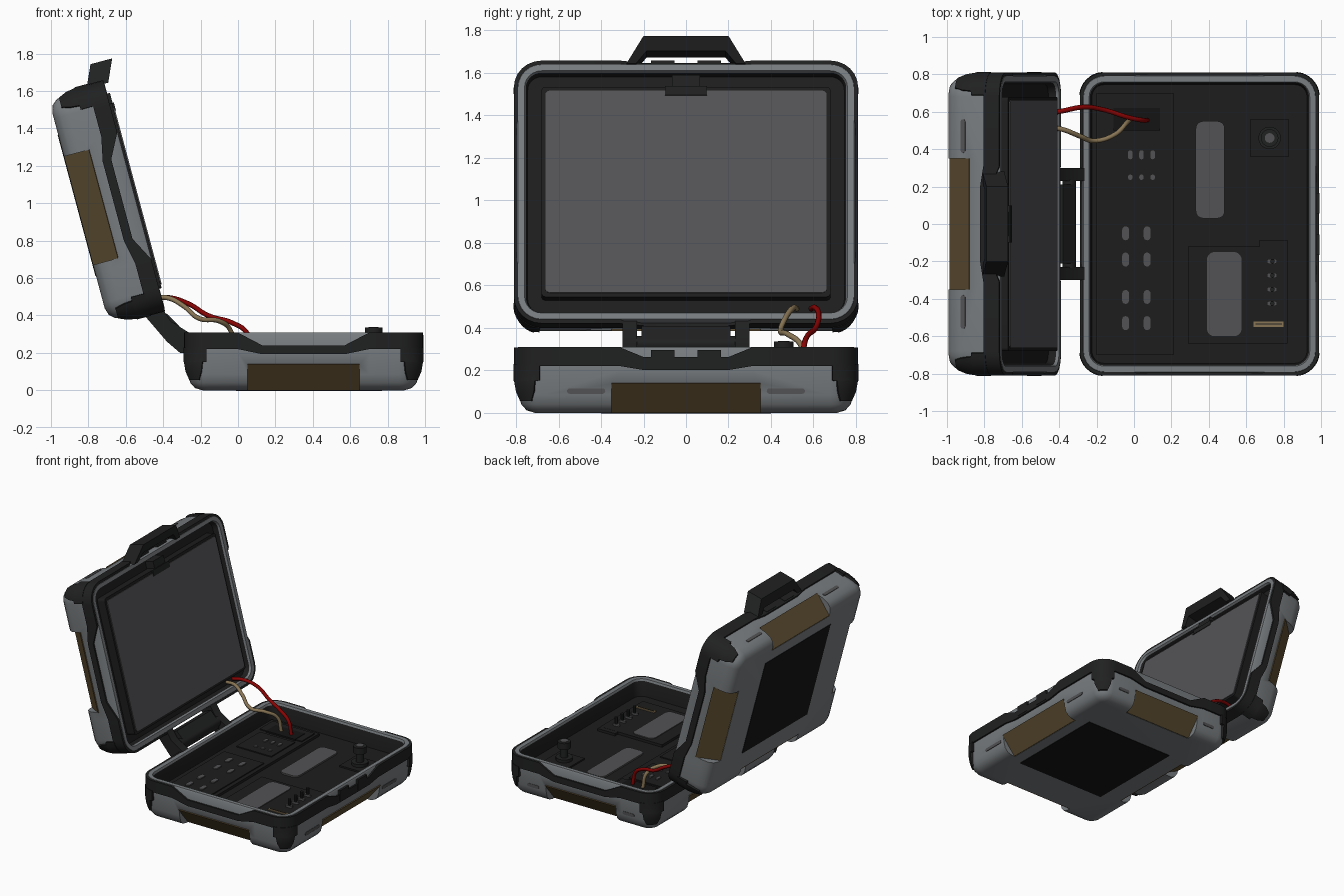
import bpy, bmesh, math
from mathutils import Matrix, Vector

if "Cube" in bpy.data.objects:
    bpy.data.objects.remove(bpy.data.objects["Cube"])


def material(name, r, g, b):
    m = bpy.data.materials.new(name)
    m.diffuse_color = (r, g, b, 1)
    m.use_nodes = True
    m.node_tree.nodes["Principled BSDF"].inputs["Base Color"].default_value = m.diffuse_color
    return m


GREY = material("shell grey", .19, .205, .215)
DARK = material("rubber dark", .0145, .0148, .0148)
INNER = material("inner black", .0125, .0125, .0125)
BLACK = material("pad black", .007, .007, .007)
BROWN = material("plate brown", .115, .078, .032)
SCREEN = material("screen grey", .088, .086, .093)
LIGHT = material("button grey", .085, .085, .09)
RED = material("wire red", .25, .001, .001)
TAN = material("wire tan", .25, .18, .09)

# Each half is built in a local frame: a (hinge to latch), b (width), w (outer face to rim)
UDIR, WDIR = Vector((-.2588, 0, .9659)), Vector((.9659, 0, .2588))
BASE = Matrix.Translation((.35, 0, 0))
LID = Matrix((UDIR, (0, -1, 0), WDIR)).transposed().to_4x4()
LID.translation = Vector((-.687, 0, .342)) + .64 * UDIR
WORLD = Matrix()


def make(name, verts, faces, mat, M=WORLD, mats=None):
    me = bpy.data.meshes.new(name)
    me.from_pydata([tuple(v) for v in verts], [], faces)
    me.transform(M)
    bm = bmesh.new()
    bm.from_mesh(me)
    bmesh.ops.recalc_face_normals(bm, faces=bm.faces)
    bm.to_mesh(me)
    bm.free()
    for m in mats or [mat]:
        me.materials.append(m)
    ob = bpy.data.objects.new(name, me)
    bpy.context.collection.objects.link(ob)
    return ob


def loft(rings, cyclic=False):
    n, k = len(rings[0]), len(rings)
    verts = [p for r in rings for p in r]
    faces = []
    for i in range(k if cyclic else k - 1):
        o, q = i * n, (i + 1) % k * n
        faces += [(o + j, o + (j + 1) % n, q + (j + 1) % n, q + j) for j in range(n)]
    if not cyclic:
        faces += [tuple(range(n)), tuple(range((k - 1) * n, k * n))]
    return verts, faces


def prism(name, pts, lo, hi, mat, M=WORLD, axis='w'):
    place = (lambda p, h: (p[0], p[1], h)) if axis == 'w' else (lambda p, h: (p[0], h, p[1]))
    return make(name, *loft([[place(p, h) for p in pts] for h in (lo, hi)]), mat, M)


def box(name, x0, x1, y0, y1, z0, z1, mat, M=WORLD):
    return prism(name, [(x0, y0), (x1, y0), (x1, y1), (x0, y1)], z0, z1, mat, M)


def rounded(x0, x1, y0, y1, r, n=5):
    pts = []
    for k, (cx, cy) in enumerate([(x1 - r, y1 - r), (x0 + r, y1 - r), (x0 + r, y0 + r), (x1 - r, y0 + r)]):
        for i in range(n + 1):
            t = math.radians(90 * (k + i / n))
            pts.append((cx + r * math.cos(t), cy + r * math.sin(t)))
    return pts


def disc(cx, cy, r, n=20):
    return [(cx + r * math.cos(2 * math.pi * i / n), cy + r * math.sin(2 * math.pi * i / n)) for i in range(n)]


HA, HB, R = .64, .81, .13


def arc(k, ins, t0=0, t1=90, n=6):
    sa, sb = [(1, 1), (-1, 1), (-1, -1), (1, -1)][k]
    ts = [math.radians(90 * k + t0 + (t1 - t0) * i / n) for i in range(n + 1)]
    return [(sa * (HA - R) + (R - ins) * math.cos(t), sb * (HB - R) + (R - ins) * math.sin(t)) for t in ts]


def outline(ins):
    """Case outline as (a, b, dip): dip is how far the rim band sinks at that point."""
    a, b = HA - ins, HB - ins
    sides = [[(a, t) for t in (-.31, -.2, .2, .31)], [(t, b) for t in (.35, .22, -.22, -.35)],
             [(-a, t) for t in (.31, .2, -.2, -.31)], [(t, -b) for t in (-.35, -.22, .22, .35)]]
    pts = []
    for k in range(4):
        depth = .045 if k % 2 == 0 else .068
        pts += [(x, y, depth if i in (1, 2) else 0) for i, (x, y) in enumerate(sides[k])]
        pts += [(x, y, 0) for x, y in arc(k, ins)]
    return pts


def side_frame(k):
    """Frame for side k: x along the side, y outward from the edge, z = w."""
    rot = Matrix.Rotation(math.radians(90 * (k - 1)), 4, 'Z')
    return rot @ Matrix.Translation((0, HA if k % 2 == 0 else HB, 0))


def half_case(tag, M, floor):
    # hollow shell with rounded outer edge
    prof = [(.10, 0), (.06, .012), (.035, .04), (.022, .085), (.013, .20), (.013, .30), (.020, .31),
            (.05, .31), (.056, .295), (.065, floor)]
    v, f = loft([[(p[0], p[1], w) for p in outline(i)] for i, w in prof])
    shell = make(tag + "_shell", v, f, GREY, M, [GREY, INNER])
    n = len(outline(0))
    for p in shell.data.polygons:
        if 8 * n <= p.index < 9 * n or p.index == 9 * n + 1:
            p.material_index = 1
    # sloped recess and brown plate in the middle of every side
    for k in range(4):
        F, L = M @ side_frame(k), (.35 if k % 2 == 0 else .30)
        tri = [(-.155, -.03), (.06, -.03), (.06, .14), (-.015, .14)]
        cut = make("recess_cutter", *loft([[(s * L, y, w) for y, w in tri] for s in (-1, 1)]), GREY, F)
        cut.hide_render = True
        mod = shell.modifiers.new("recess", 'BOOLEAN')
        mod.operation, mod.object, mod.solver = 'DIFFERENCE', cut, 'EXACT'
        bpy.context.view_layer.objects.active = shell
        bpy.ops.object.modifier_apply(modifier=mod.name)
        bpy.data.objects.remove(cut)
        plate = [(-.124, .0), (-.008, .138), (-.016, .14), (-.132, .002)]
        make(tag + "_side_plate", *loft([[(s * L, y, w) for y, w in plate] for s in (-1, 1)]), BROWN, F)
        # shallow slots beside the plates
        if k == 0 or (k == 1 and tag == "base"):
            for s in (-1, 1):
                c, h = (s * .47, .09) if k == 0 else (s * .41, .05)
                slot = rounded(c - h, c + h, .09, .115, .012, 3)
                prism(tag + "_side_slot", slot, -.035, -.017, LIGHT, F, 'b')
    # rubber band around the rim, dipping at the middle of each side
    prof = [(0, 0), (0, 1), (.02, 1), (.02, 0)]
    rings = [[(a, b, .308 - d if top else .220 - .4 * d) for a, b, d in outline(i)] for i, top in prof]
    make(tag + "_rim_band", *loft(rings, True), DARK, M)
    # corner guards: tapered body under a wider collar
    for k in range(4):
        rings = []
        for w, t, ins in [(.055, 26, .018), (.10, 17, .004), (.15, 14, -.003), (.152, 4, -.003), (.23, 4, -.003)]:
            pts = arc(k, ins, t, 90 - t) + arc(k, .06, t, 90 - t)[::-1]
            rings.append([(a, b, w) for a, b in pts])
        make(tag + "_corner_guard", *loft(rings), DARK, M)
    # black pad on the outer face
    box(tag + "_outer_pad", -.36, .42, -.40, .40, -.003, .004, BLACK, M)
    # latch clips
    for s in (-1, 1):
        box(tag + "_latch_clip", .618, .643, s * .11 - .055, s * .11 + .055, .215, .295, DARK, M)


half_case("base", BASE, .18)
half_case("lid", LID, .255)

# lid: screen panel, catch and handle
prism("screen_frame", rounded(-.515, .508, -.68, .68, .02), .25, .322, INNER, LID)
prism("screen", rounded(-.495, .488, -.662, .662, .02), .322, .328, SCREEN, LID)
box("screen_catch_tab", .465, .51, -.10, .10, .31, .332, DARK, LID)
box("screen_catch", .51, .565, -.065, .065, .25, .325, DARK, LID)
arch = [(.62, -.28), (.74, -.2), (.74, .2), (.62, .28), (.62, .235), (.675, .185), (.675, -.185), (.62, -.235)]
lean = lambda a, h: .215 + (a - .63) * .45 + h
make("handle", *loft([[(a, b, lean(a, h)) for a, b in arch] for h in (0, .12)]), DARK, LID)

# hinge: two arms, centre leaf and pin barrel
arm = [(-.50, .40), (-.42, .46), (-.36, .37), (-.265, .31), (-.265, .20), (-.31, .20), (-.38, .26)]
leaf = [(-.43, .39), (-.38, .41), (-.32, .35), (-.31, .29), (-.36, .30)]
for s in (-1, 1):
    prism("hinge_arm", arm, s * .265 - .035, s * .265 + .035, DARK, axis='b')
prism("hinge_leaf", leaf, -.21, .21, DARK, axis='b')
prism("hinge_barrel", disc(-.345, .325, .036, 16), -.235, .235, DARK, axis='b')

# base interior: raised control plates
FL, DK = .18, .20
box("left_deck", -.20, .21, -.70, .70, FL - .01, DK, INNER)
box("button_plate_large", -.16, .18, -.66, .06, FL, DK + .008, INNER)
box("button_plate_small", -.14, .16, .18, .47, FL, DK + .008, INNER)
box("wire_plate", -.17, .19, .51, .67, FL, DK + .008, INNER)
box("wire_socket", -.11, .14, .50, .62, FL, DK + .012, BLACK)
box("corner_panel", .29, .82, -.64, -.12, FL, FL + .02, INNER)
box("corner_panel_tab", .67, .82, -.24, -.085, FL, FL + .019, INNER)
box("knob_plate", .62, .83, .36, .56, FL, FL + .012, INNER)
prism("long_window", rounded(.33, .485, .03, .55, .04), FL, FL + .012, LIGHT)
prism("corner_window", rounded(.39, .575, -.60, -.15, .04), FL, FL + .026, LIGHT)
for x in (-.045, .07):
    for y in (-.05, -.19, -.39, -.53):
        prism("large_button", rounded(x - .018, x + .018, y - .037, y + .037, .017, 4), FL, DK + .016, LIGHT)
for x in (-.02, .04, .10):
    for y, h in ((.37, .024), (.25, .014)):
        prism("small_button", rounded(x - .012, x + .012, y - h, y + h, .011, 4), FL, DK + .016, LIGHT)
for y in (-.2, -.275, -.35, -.425):
    prism("toggle_collar", rounded(.71, .765, y - .013, y + .013, .012, 3), FL, FL + .035, LIGHT)
    prism("toggle_switch", disc(.74, y, .012, 10), FL, FL + .085, DARK)
box("brass_slot", .64, .80, -.55, -.52, FL, FL + .026, TAN)
box("brass_slot_gap", .65, .79, -.538, -.532, FL, FL + .029, DARK)

# knob
for name, r, lo, hi, m in [("knob_collar", .06, FL, .215, DARK), ("knob_stem", .028, .21, .29, DARK),
                           ("knob_head", .047, .285, .335, DARK), ("knob_cap", .026, .335, .339, LIGHT)]:
    prism(name, disc(.725, .46, r), lo, hi, m)


# wires from lid to base
def wire(name, pts, mat):
    cu = bpy.data.curves.new(name, 'CURVE')
    cu.dimensions, cu.bevel_depth, cu.bevel_resolution, cu.use_fill_caps = '3D', .013, 2, True
    sp = cu.splines.new('BEZIER')
    sp.bezier_points.add(len(pts) - 1)
    for bp, p in zip(sp.bezier_points, pts):
        bp.co, bp.handle_left_type, bp.handle_right_type = p, 'AUTO', 'AUTO'
    cu.materials.append(mat)
    bpy.context.collection.objects.link(bpy.data.objects.new(name, cu))


wire("red_wire", [(-.46, .59, .49), (-.38, .605, .497), (-.27, .625, .465), (-.16, .61, .40), (-.03, .57, .36),
                  (.045, .555, .31), (.07, .555, .21)], RED)
wire("tan_wire", [(-.46, .52, .49), (-.38, .505, .495), (-.29, .47, .45), (-.21, .445, .385), (-.10, .48, .37),
                  (-.04, .54, .32), (-.02, .56, .21)], TAN)

# smooth shading with crisp edges
for o in bpy.data.objects:
    o.select_set(o.type == 'MESH')
bpy.context.view_layer.objects.active = bpy.data.objects["base_shell"]
bpy.ops.object.shade_smooth_by_angle(angle=math.radians(35))
